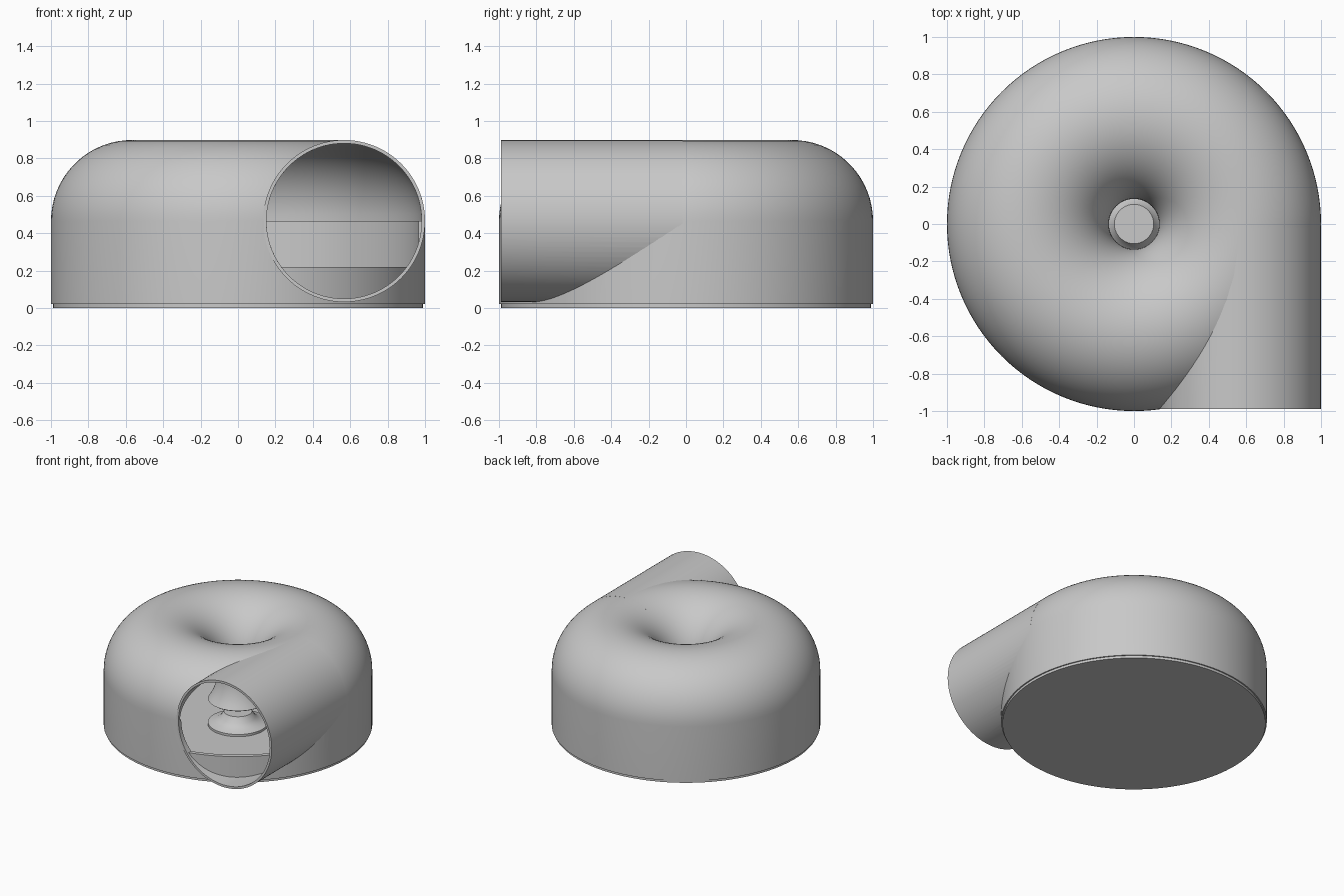
import bpy, bmesh
from math import sin, cos, pi, radians
from mathutils import Matrix

cube = bpy.data.objects.get("Cube")
if cube:
    bpy.data.objects.remove(cube)

grey = bpy.data.materials.new("light_grey")
grey.use_nodes = True
grey.diffuse_color = (0.58, 0.58, 0.58, 1)
grey.node_tree.nodes["Principled BSDF"].inputs["Base Color"].default_value = (0.58, 0.58, 0.58, 1)

RING, TUBE, MID = 0.567, 0.433, 0.465   # ring radius, tube radius, tube centre height
BORE = 0.415


def finish(name, bm):
    bmesh.ops.recalc_face_normals(bm, faces=bm.faces)
    mesh = bpy.data.meshes.new(name)
    bm.to_mesh(mesh)
    bm.free()
    mesh.materials.append(grey)
    obj = bpy.data.objects.new(name, mesh)
    bpy.context.collection.objects.link(obj)
    return obj


def lathe(name, profile, steps=128):
    """Spin a closed (radius, height) outline around the z axis."""
    bm = bmesh.new()
    verts = [bm.verts.new((r, 0, z)) for r, z in profile]
    edges = [bm.edges.new((verts[i - 1], verts[i])) for i in range(len(verts))]
    bmesh.ops.spin(bm, geom=verts + edges, cent=(0, 0, 0), axis=(0, 0, 1),
                   angle=2 * pi, steps=steps, use_merge=True)
    bmesh.ops.remove_doubles(bm, verts=bm.verts, dist=0.0001)
    bmesh.ops.dissolve_degenerate(bm, edges=bm.edges, dist=0.0001)
    return finish(name, bm)


def rod(name, radius, y0, y1):
    """Cylinder along y on the pipe axis."""
    bm = bmesh.new()
    place = Matrix.Translation((RING, (y0 + y1) / 2, MID)) @ Matrix.Rotation(pi / 2, 4, 'X')
    bmesh.ops.create_cone(bm, cap_ends=True, segments=96, radius1=radius,
                          radius2=radius, depth=y1 - y0, matrix=place)
    return finish(name, bm)


def arc(radius, start, end, count=40):
    return [(RING + radius * cos(a), MID + radius * sin(a))
            for a in (radians(start + (end - start) * i / count) for i in range(count + 1))]


def cut(obj, cutter):
    mod = obj.modifiers.new("cut", 'BOOLEAN')
    mod.operation = 'DIFFERENCE'
    mod.solver = 'EXACT'
    mod.object = cutter
    bpy.context.view_layer.objects.active = obj
    bpy.ops.object.modifier_apply(modifier=mod.name)


# Hollow housing: straight wall, rounded top, central funnel flaring again below
housing = lathe("housing", [(1, 0.02)] + arc(TUBE, 0, 214) + arc(BORE, 214, 0)
                + [(0.967, MID), (0.967, 0.02)])

# Tangential pipe, trimmed where it meets the housing
pipe = rod("inlet_pipe", TUBE, -0.99, -0.02)
bore = rod("bore_cutter", BORE, -1.2, 0.1)
body = lathe("body_cutter", [(0, 0.01), (0.995, 0.01)] + arc(TUBE - 0.005, 0, 180) + [(0, MID)])
cut(pipe, bore)
cut(pipe, body)

# Opening in the housing wall, leaving a low sill
opening = rod("opening_cutter", BORE, -1.2, -0.03)
bm = bmesh.new()
bm.from_mesh(opening.data)
sill = bmesh.ops.bisect_plane(bm, geom=bm.verts[:] + bm.edges[:] + bm.faces[:],
                              plane_co=(0, 0, 0.22), plane_no=(0, 0, -1), clear_outer=True)
bmesh.ops.holes_fill(bm, edges=[e for e in bm.edges if e.is_boundary])
bmesh.ops.recalc_face_normals(bm, faces=bm.faces)
bm.to_mesh(opening.data)
bm.free()
cut(housing, opening)

for cutter in (bore, body, opening):
    bpy.data.objects.remove(cutter)

# Base plate and the flared hub standing on it
base = lathe("base_plate", [(0, 0), (0.99, 0), (0.99, 0.022), (0, 0.022)])
hub = lathe("centre_hub", [(0, 0.02), (0.224, 0.02), (0.224, 0.04), (0.17, 0.055),
                           (0.13, 0.085), (0.105, 0.13), (0, 0.13)])

for obj in (housing, pipe, base, hub):
    bpy.ops.object.select_all(action='DESELECT')
    obj.select_set(True)
    bpy.context.view_layer.objects.active = obj
    bpy.ops.object.shade_smooth_by_angle(angle=radians(30))
